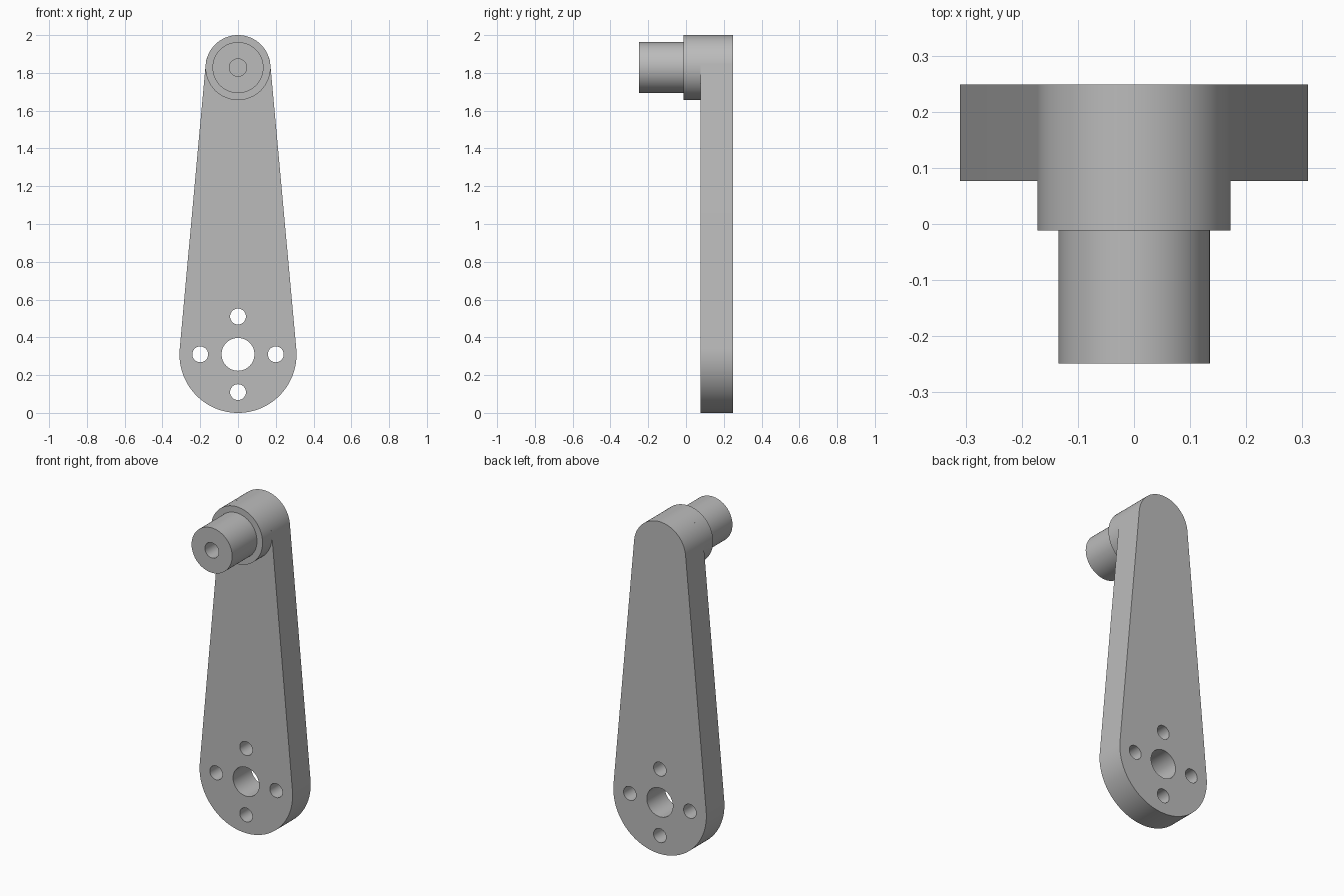
import bpy
import bmesh
from math import asin, cos, sin, pi, tau, radians

cube = bpy.data.objects.get("Cube")
if cube:
    bpy.data.objects.remove(cube, do_unlink=True)

# Main dimensions
HUB_Z, HUB_R = 0.31, 0.31
TIP_Z, TIP_R = 1.828, 0.172
BACK, ARM_FRONT, BOSS_FRONT, PIN_FRONT = 0.249, 0.077, -0.012, -0.249
PIN_R, BORE_R, BORE_END = 0.135, 0.046, -0.012

grey = bpy.data.materials.new("plain grey")
grey.use_nodes = True
colour = (0.5, 0.5, 0.5, 1)
grey.diffuse_color = colour
grey.node_tree.nodes["Principled BSDF"].inputs["Base Color"].default_value = colour


def arc(cx, cz, r, start, end, steps):
    """Points along an arc, both ends included."""
    return [(cx + r * cos(start + (end - start) * i / steps),
             cz + r * sin(start + (end - start) * i / steps)) for i in range(steps + 1)]


def circle(cx, cz, r, steps=48):
    return arc(cx, cz, r, 0, tau, steps)[:-1]


def finish(obj):
    """Weld, colour and smooth a mesh object."""
    bm = bmesh.new()
    bm.from_mesh(obj.data)
    bmesh.ops.remove_doubles(bm, verts=bm.verts, dist=0.00005)
    bmesh.ops.recalc_face_normals(bm, faces=bm.faces)
    bm.to_mesh(obj.data)
    bm.free()
    obj.data.materials.clear()
    obj.data.materials.append(grey)
    bpy.ops.object.select_all(action='DESELECT')
    obj.select_set(True)
    bpy.context.view_layer.objects.active = obj
    bpy.ops.object.shade_smooth_by_angle(angle=radians(30))


def plate(name, loops, front, back):
    """Extruded flat plate; the first loop is the outline, the rest are holes."""
    curve = bpy.data.curves.new(name, 'CURVE')
    curve.dimensions = '2D'
    curve.fill_mode = 'BOTH'
    curve.extrude = (back - front) / 2
    for loop in loops:
        spline = curve.splines.new('POLY')
        spline.points.add(len(loop) - 1)
        for point, (x, z) in zip(spline.points, loop):
            point.co = (x, z, 0, 1)
        spline.use_cyclic_u = True
    obj = bpy.data.objects.new(name, curve)
    bpy.context.collection.objects.link(obj)
    obj.rotation_euler.x = pi / 2
    obj.location.y = (front + back) / 2
    bpy.ops.object.select_all(action='DESELECT')
    obj.select_set(True)
    bpy.context.view_layer.objects.active = obj
    bpy.ops.object.convert(target='MESH')
    obj = bpy.context.view_layer.objects.active
    finish(obj)
    return obj


def lathe(name, profile, centre_z, steps=96):
    """Spin (radius, y) points around an axis along y."""
    mesh = bpy.data.meshes.new(name)
    bm = bmesh.new()
    verts = [bm.verts.new((r, y, centre_z)) for r, y in profile]
    edges = [bm.edges.new(pair) for pair in zip(verts, verts[1:])]
    bmesh.ops.spin(bm, geom=verts + edges, cent=(0, 0, centre_z),
                   axis=(0, 1, 0), angle=tau, steps=steps, use_duplicate=False)
    bm.to_mesh(mesh)
    bm.free()
    obj = bpy.data.objects.new(name, mesh)
    bpy.context.collection.objects.link(obj)
    finish(obj)
    return obj


# Tapered arm: two arcs joined by their tangents, with hub and bolt holes
lean = asin((HUB_R - TIP_R) / (TIP_Z - HUB_Z))
outline = (arc(0, TIP_Z, TIP_R, lean, pi - lean, 48)
           + arc(0, HUB_Z, HUB_R, pi - lean, tau + lean, 64))
holes = [circle(0, HUB_Z, 0.087)]
for k in range(4):
    a = k * pi / 2
    holes.append(circle(0.2 * cos(a), HUB_Z + 0.2 * sin(a), 0.042, 32))
plate("crank_arm", [outline] + holes, ARM_FRONT, BACK)

# Round boss stepping down to a pin with a blind bore
lathe("boss_and_pin", [(0, ARM_FRONT), (TIP_R, ARM_FRONT), (TIP_R, BOSS_FRONT),
                       (PIN_R, BOSS_FRONT), (PIN_R, PIN_FRONT), (BORE_R, PIN_FRONT),
                       (BORE_R, BORE_END), (0, BORE_END)], TIP_Z)
